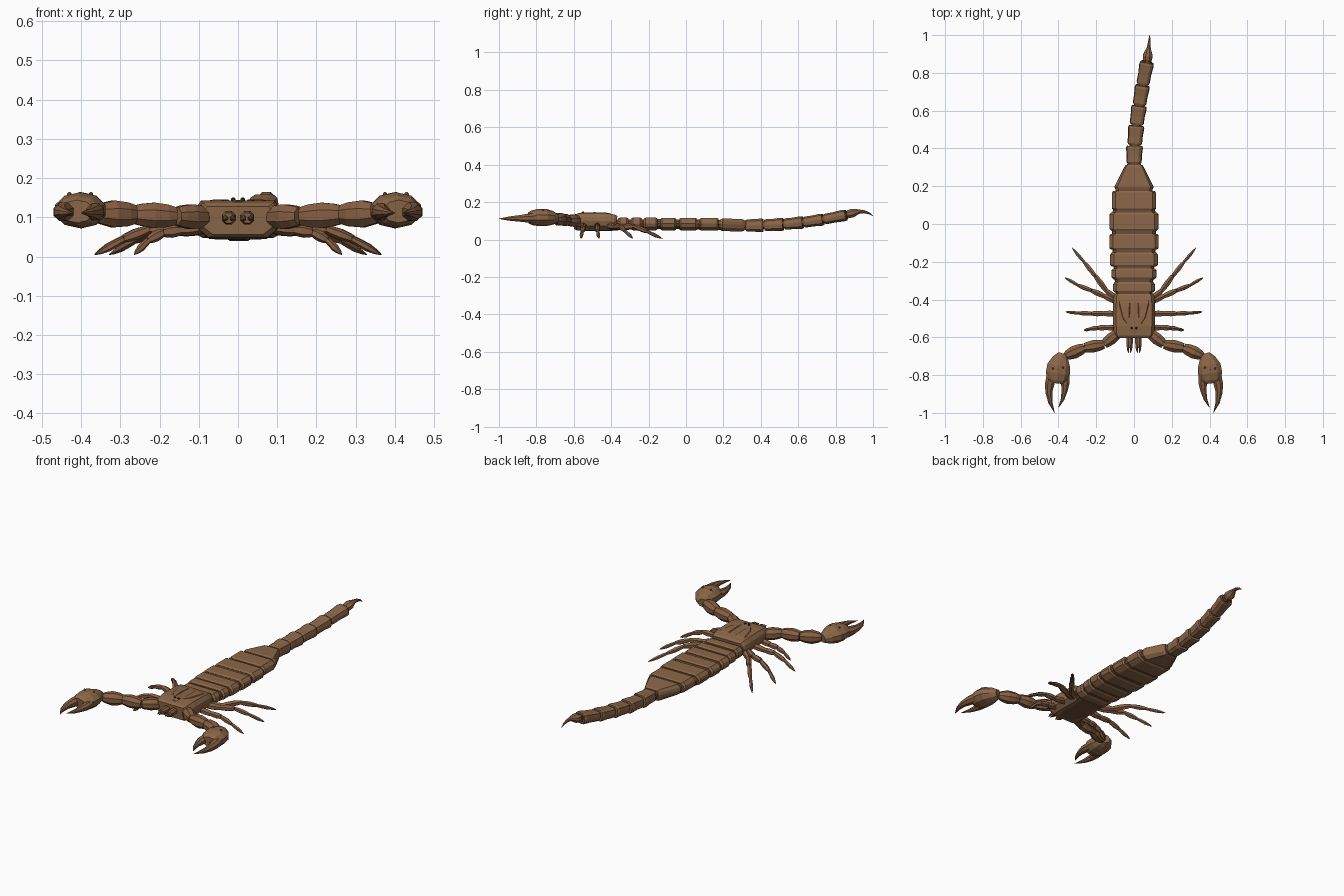
import bpy, bmesh
from math import cos, sin, pi
from mathutils import Vector


def make_mat(name, rgb):
    m = bpy.data.materials.new(name)
    m.diffuse_color = (*rgb, 1)
    return m


SHELL = make_mat("shell_brown", (0.26, 0.135, 0.065))
DARK = make_mat("joint_brown", (0.15, 0.075, 0.038))
LIMB = make_mat("limb_brown", (0.24, 0.115, 0.055))
EYE = make_mat("eye_black", (0.03, 0.02, 0.015))


def round_profile(n):
    return [(cos(2 * pi * (i + .5) / n), sin(2 * pi * (i + .5) / n)) for i in range(n)]


ROUND = round_profile(8)
# Shell cross-section: broad flat top and belly with chamfered flanks
PLATE = [(.84, 1), (.97, .55), (1, .1), (.94, -.5), (.7, -1),
         (-.7, -1), (-.94, -.5), (-1, .1), (-.97, .55), (-.84, 1)]
TAIL = [(.55, 1), (.9, .72), (1, 0), (.9, -.65), (.5, -1),
        (-.5, -1), (-.9, -.65), (-1, 0), (-.9, .72), (-.55, 1)]


def loft(name, sections, profile=ROUND, mat=SHELL):
    """Skin a profile along sections of (point, half width, half height)."""
    bm = bmesh.new()
    pts = [Vector(s[0]) for s in sections]
    rings = []
    for i, (_, w, h) in enumerate(sections):
        t = (pts[min(i + 1, len(pts) - 1)] - pts[max(i - 1, 0)]).normalized()
        side = t.cross(Vector((0, 0, 1))).normalized()
        up = side.cross(t)
        rings.append([bm.verts.new(pts[i] + side * a * w + up * b * h) for a, b in profile])
    n = len(profile)
    for r, q in zip(rings, rings[1:]):
        for k in range(n):
            bm.faces.new((r[k], r[(k + 1) % n], q[(k + 1) % n], q[k]))
    bm.faces.new(rings[0][::-1])
    bm.faces.new(rings[-1])
    bmesh.ops.recalc_face_normals(bm, faces=bm.faces)
    me = bpy.data.meshes.new(name)
    bm.to_mesh(me)
    bm.free()
    me.materials.append(mat)
    ob = bpy.data.objects.new(name, me)
    bpy.context.collection.objects.link(ob)
    return ob


def limb_segment(name, a, b, ra, rm, rb, profile=ROUND, mat=LIMB):
    """Slightly swollen segment between two joints."""
    a, b = Vector(a), Vector(b)
    cuts = ((0, ra), (.22, (ra + rm * 2) / 3), (.55, rm), (.85, (rm + rb) / 2), (1, rb))
    return loft(name, [(a.lerp(b, f), r, r) for f, r in cuts], profile, mat)


def ball(name, loc, r, mat):
    loft(name, [((loc[0], loc[1] + r * sin(a), loc[2]), max(r * cos(a), .0005),
                 max(r * cos(a), .0005)) for a in [-pi / 2 + pi * i / 6 for i in range(7)]],
         ROUND, mat)


# Carapace
loft("carapace", [((0, -.602, .092), .092, .036), ((0, -.588, .093), .108, .044),
                  ((0, -.54, .096), .112, .047), ((0, -.42, .094), .112, .046),
                  ((0, -.385, .092), .109, .042), ((0, -.372, .09), .10, .036)], PLATE)
loft("leg_base_underside", [((0, -.57, .06), .06, .012), ((0, -.48, .058), .085, .014),
                            ((0, -.36, .06), .085, .012)], PLATE, DARK)
loft("eye_mound", [((0, -.575, .138), .012, .004), ((0, -.55, .139), .024, .006),
                   ((0, -.51, .139), .012, .004)])

# Abdomen core seen as dark bands, and its overlapping plates
loft("abdomen_core", [((0, -.39, .083), .095, .024), ((0, -.1, .083), .117, .026),
                      ((0, .05, .081), .115, .026), ((0, .20, .078), .095, .027),
                      ((0, .32, .076), .035, .026)], PLATE, DARK)
plates = [(-.363, -.308, .110), (-.293, -.236, .118), (-.226, -.152, .126),
          (-.136, -.053, .131), (-.036, .06, .129), (.072, .175, .117)]
for i, (y0, y1, w) in enumerate(plates):
    z, e = .084 - .0006 * i, .009
    loft(f"abdomen_plate_{i + 1}", [((0, y0, z), w - .009, .028), ((0, y0 + e, z), w, .034),
                                    ((0, y1 - e, z), w, .034), ((0, y1, z), w - .008, .029)], PLATE)
loft("abdomen_plate_7", [((0, .185, .079), .100, .03), ((0, .196, .079), .104, .034),
                         ((0, .30, .076), .052, .033), ((0, .312, .076), .044, .028)], PLATE)

# Tail segments following a gentle curve
tail = [(0, .318, .075), (.003, .418, .076), (.013, .525, .082), (.028, .63, .092),
        (.046, .738, .108), (.07, .862, .132)]
loft("tail_core", [(p, .027, .02) for p in tail], TAIL, DARK)
for i, (a, b) in enumerate(zip(tail, tail[1:])):
    a, b = Vector(a), Vector(b)
    w, h = .044 - .0015 * i, .036 - .0015 * i
    shape = ((.02, .8), (.1, .92), (.45, .92), (.85, 1.02), (.95, .93))
    loft(f"tail_segment_{i + 1}", [(a.lerp(b, f), w * s, h * s) for f, s in shape], TAIL)
loft("stinger_bulb", [((.069, .855, .132), .016, .014), ((.071, .872, .137), .026, .024),
                      ((.073, .892, .142), .028, .025), ((.075, .915, .148), .019, .016),
                      ((.077, .93, .15), .011, .010)])
loft("stinger", [((.077, .922, .149), .013, .012), ((.080, .95, .149), .009, .009),
                 ((.082, .977, .141), .006, .006), ((.083, 1.0, .126), .001, .001)], ROUND, LIMB)

# Leg joints: hip, two knees, ankle, tip
legs = [[(.09, -.55, .075), (.145, -.548, .068), (.19, -.55, .062), (.228, -.555, .042), (.265, -.563, .005)],
        [(.09, -.475, .075), (.16, -.474, .07), (.225, -.474, .07), (.29, -.472, .045), (.362, -.465, .005)],
        [(.085, -.415, .075), (.155, -.383, .068), (.225, -.352, .07), (.295, -.325, .045), (.366, -.284, .005)],
        [(.08, -.405, .075), (.145, -.355, .066), (.205, -.275, .07), (.26, -.207, .042), (.328, -.126, .005)]]
leg_sizes = [(.014, .018, .014), (.013, .017, .012), (.010, .014, .009), (.008, .010, .001)]
LEG_PROFILE = round_profile(6)

for side, s in (("left", 1), ("right", -1)):
    def P(x, y, z):
        return (s * x, y, z)

    # Walking legs
    for i, joints in enumerate(legs):
        for j in range(4):
            limb_segment(f"{side}_leg_{i + 1}_segment_{j + 1}", P(*joints[j]), P(*joints[j + 1]),
                         *leg_sizes[j], LEG_PROFILE)

    # Pincer arm
    arm = [(.075, -.57, .10), (.158, -.638, .103), (.262, -.655, .107), (.365, -.70, .11)]
    for j, r in enumerate(((.022, .034, .024), (.024, .035, .026), (.025, .037, .020))):
        limb_segment(f"{side}_arm_segment_{j + 1}", P(*arm[j]), P(*arm[j + 1]), *r)

    # Claw palm and two curved fingers
    loft(f"{side}_claw_palm", [(P(.378, -.688, .112), .025, .024), (P(.388, -.715, .115), .046, .038),
                               (P(.398, -.75, .118), .064, .046), (P(.403, -.79, .118), .067, .046),
                               (P(.408, -.825, .116), .057, .039), (P(.41, -.842, .115), .043, .029)],
         round_profile(10))
    loft(f"{side}_outer_finger", [(P(.436, -.79, .115), .027, .028), (P(.446, -.845, .114), .027, .025),
                                  (P(.451, -.89, .113), .020, .019), (P(.443, -.945, .112), .012, .012),
                                  (P(.420, -1.0, .111), .001, .001)], ROUND, LIMB)
    loft(f"{side}_inner_finger", [(P(.365, -.79, .115), .025, .025), (P(.364, -.845, .114), .024, .022),
                                  (P(.368, -.885, .113), .017, .016), (P(.379, -.93, .112), .010, .010),
                                  (P(.40, -.972, .111), .001, .001)], ROUND, LIMB)

    # Palm studs
    for k, (x, y) in enumerate(((.375, -.76), (.402, -.775), (.43, -.765))):
        ball(f"{side}_palm_stud_{k + 1}", P(x, y, .159), .006, LIMB)

    # Mouth pincers with small tips
    limb_segment(f"{side}_mouth_pincer", P(.022, -.59, .1), P(.024, -.655, .098), .015, .019, .014)
    for k, x in enumerate((.015, .032)):
        loft(f"{side}_mouth_tip_{k + 1}", [(P(x, -.645, .098), .008, .009), (P(x, -.665, .097), .006, .006),
                                           (P(.023 + (x - .023) * .5, -.683, .096), .001, .001)],
             LEG_PROFILE, LIMB)

    # Carapace ridge and eyes
    loft(f"{side}_carapace_ridge", [(P(.028, -.535, .138), .006, .006), (P(.042, -.49, .139), .020, .007),
                                    (P(.05, -.42, .136), .030, .007), (P(.052, -.38, .127), .026, .004)], PLATE)
    ball(f"{side}_main_eye", P(.012, -.55, .145), .006, EYE)
    ball(f"{side}_side_eye", P(.082, -.578, .13), .005, EYE)
